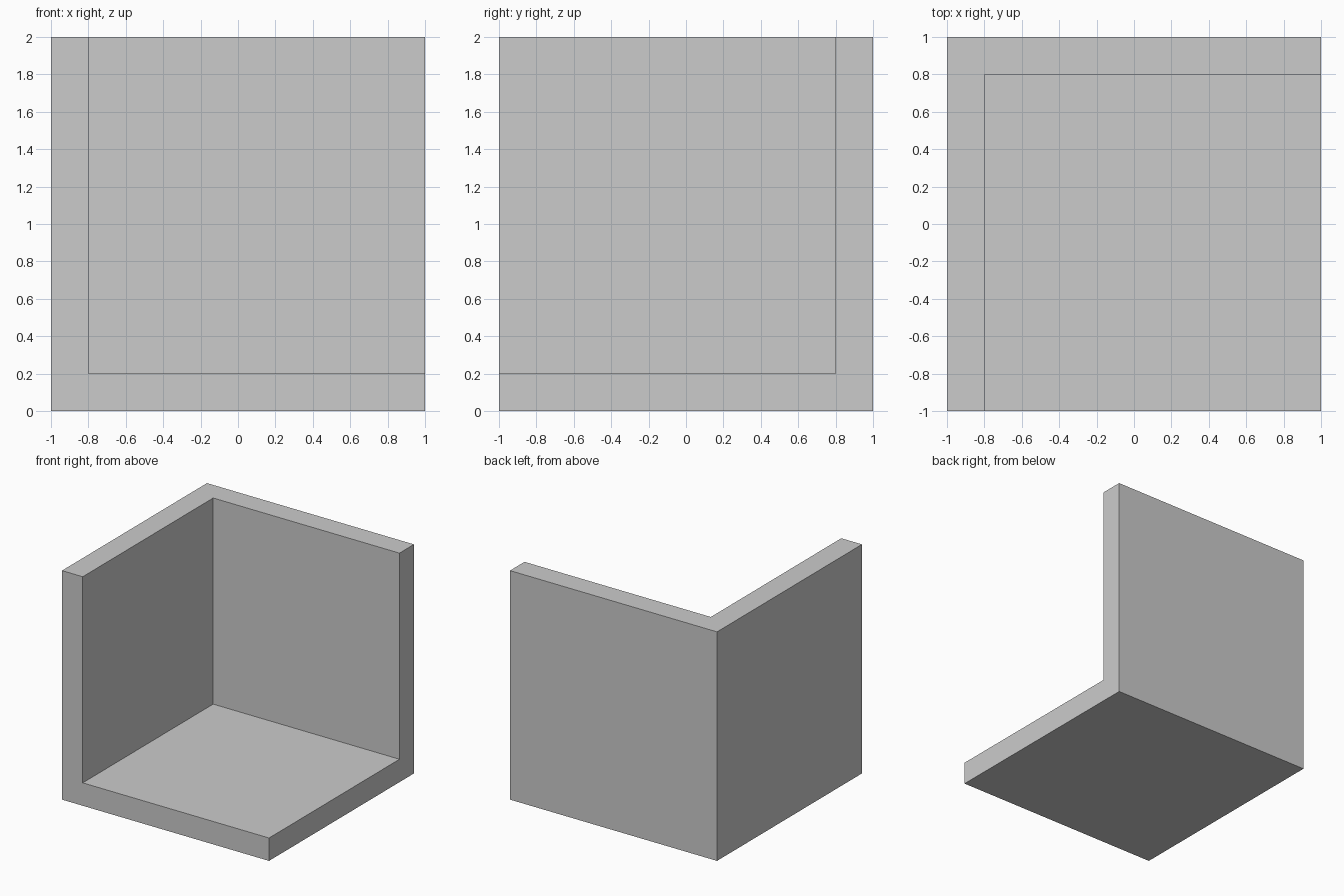
import bpy

if "Cube" in bpy.data.objects:
    bpy.data.objects.remove(bpy.data.objects["Cube"])

SIZE = 2.0
WALL = 0.2


def cube(name, location):
    bpy.ops.mesh.primitive_cube_add(size=SIZE, location=location)
    obj = bpy.context.object
    obj.name = name
    return obj


# Same-size cutter, shifted by the wall thickness away from the kept corner
cutter = cube("room_cutter", (WALL, -WALL, SIZE / 2 + WALL))
cutter.hide_render = True

# Open corner room: floor, left wall and back wall in one solid
room = cube("corner_room", (0, 0, SIZE / 2))
cut = room.modifiers.new("hollow", 'BOOLEAN')
cut.operation = 'DIFFERENCE'
cut.solver = 'EXACT'
cut.object = cutter
bpy.ops.object.modifier_apply(modifier=cut.name)
bpy.data.objects.remove(cutter)
